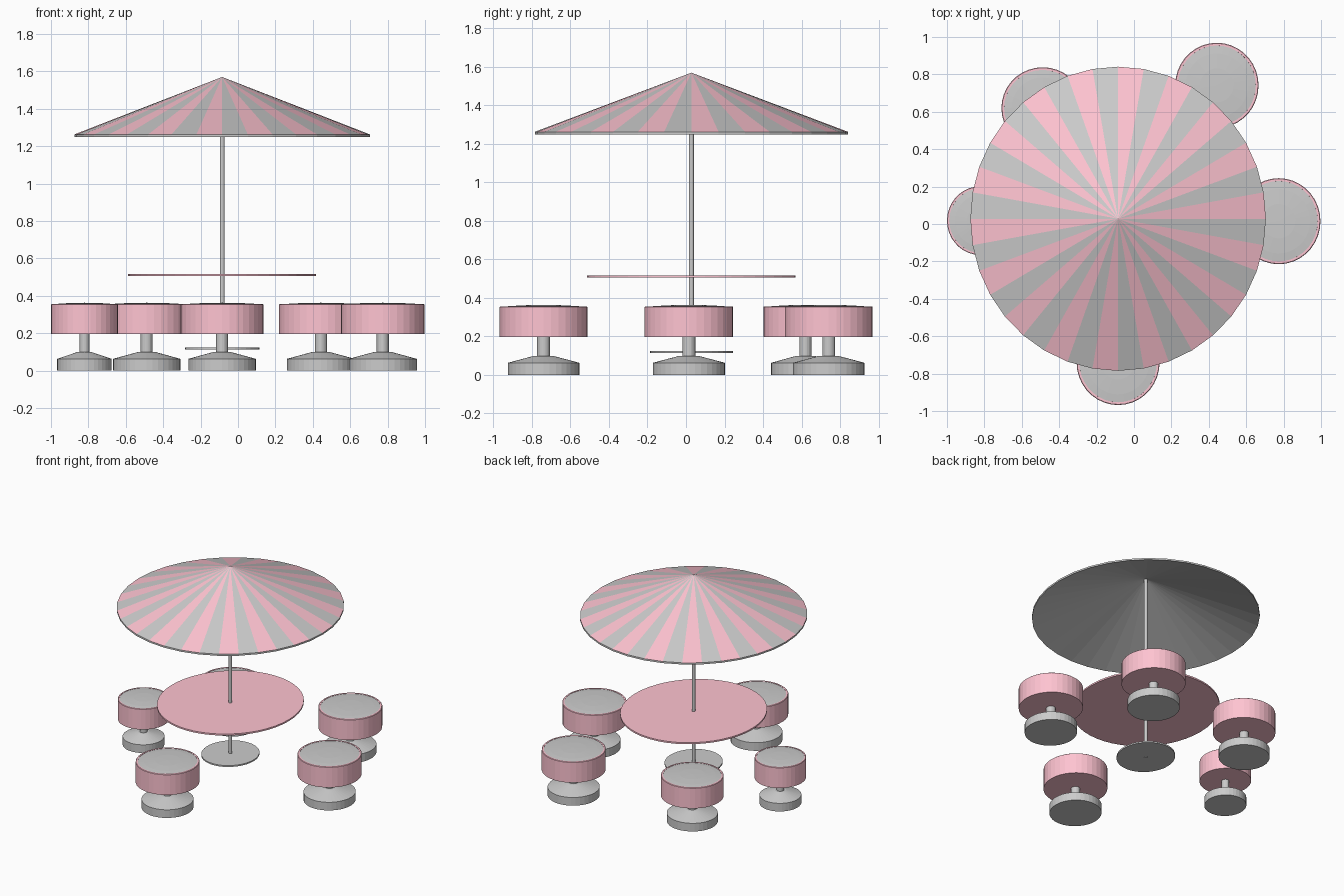
import bpy, bmesh
from math import cos, sin, tau

if "Cube" in bpy.data.objects:
    bpy.data.objects.remove(bpy.data.objects["Cube"])

CX, CY = -0.085, 0.028   # umbrella and table axis


def material(name, rgb):
    m = bpy.data.materials.new(name)
    m.diffuse_color = (*rgb, 1)
    m.use_nodes = True
    m.node_tree.nodes["Principled BSDF"].inputs["Base Color"].default_value = m.diffuse_color
    return m


pink = material("pink", (1.0, 0.55, 0.64))
grey = material("grey", (0.8, 0.8, 0.8))


def lathe(name, profile, x, y, sx=1.0, sy=1.0, n=36, mats=(), stripe_band=None):
    """Revolve (radius, z) points listed bottom to top; radius 0 makes a pole point.
    Faces of stripe_band alternate between the two materials."""
    bm = bmesh.new()
    rings = []
    for r, z in profile:
        if r == 0:
            rings.append([bm.verts.new((0, 0, z))] * n)
        else:
            rings.append([bm.verts.new((r * sx * cos(tau * i / n),
                                        r * sy * sin(tau * i / n), z)) for i in range(n)])
    for k, (a, b) in enumerate(zip(rings, rings[1:])):
        for i in range(n):
            j = (i + 1) % n
            quad = list(dict.fromkeys((a[i], a[j], b[j], b[i])))
            f = bm.faces.new(quad)
            if k == stripe_band and i % 2 == 0:
                f.material_index = 1
    me = bpy.data.meshes.new(name)
    bm.to_mesh(me)
    bm.free()
    for m in mats:
        me.materials.append(m)
    ob = bpy.data.objects.new(name, me)
    ob.location = (x, y, 0)
    bpy.context.collection.objects.link(ob)
    return ob


def disc(r, z0, z1):
    return [(0, z0), (r, z0), (r, z1), (0, z1)]


# striped canopy: hollow cone with a thin rim
lathe("canopy", [(0, 1.555), (1, 1.25), (1, 1.263), (0, 1.57)], CX, CY,
      0.79, 0.813, mats=(grey, pink), stripe_band=2)

# pole, table top and foot plate
lathe("pole", disc(0.0125, 0.108, 1.556), CX, CY, n=16)
lathe("table_top", disc(1, 0.505, 0.517), CX, CY, 0.502, 0.542, n=48, mats=(pink,))
lathe("foot_plate", disc(1, 0.113, 0.124), CX, CY, 0.199, 0.215, n=36)

# stools: centre x, centre y, radius in x, radius in y
stools = [
    (-0.085, -0.740, 0.222, 0.228),
    (0.774, 0.015, 0.223, 0.230),
    (0.443, 0.741, 0.223, 0.228),
    (-0.488, 0.620, 0.221, 0.218),
    (-0.821, 0.018, 0.179, 0.184),
]
for i, (x, y, rx, ry) in enumerate(stools, 1):
    # seat drum with an open rim around the cushion
    lathe(f"stool_{i}_seat", [(0, 0.197), (1, 0.197), (1, 0.353), (0.985, 0.356),
                              (0.935, 0.356), (0.93, 0.33), (0, 0.33)],
          x, y, rx, ry, mats=(pink,))
    # slightly domed cushion
    lathe(f"stool_{i}_cushion", [(0.935, 0.332), (0.935, 0.354), (0.75, 0.358),
                                 (0.4, 0.362), (0, 0.363)], x, y, rx, ry)
    # weighted base with sloping top, and its column
    lathe(f"stool_{i}_base", [(0, 0), (0.815, 0), (0.815, 0.063), (0.22, 0.099),
                              (0, 0.099)], x, y, rx, ry)
    lathe(f"stool_{i}_column", disc(0.145, 0.09, 0.2), x, y, rx, ry, n=20)
